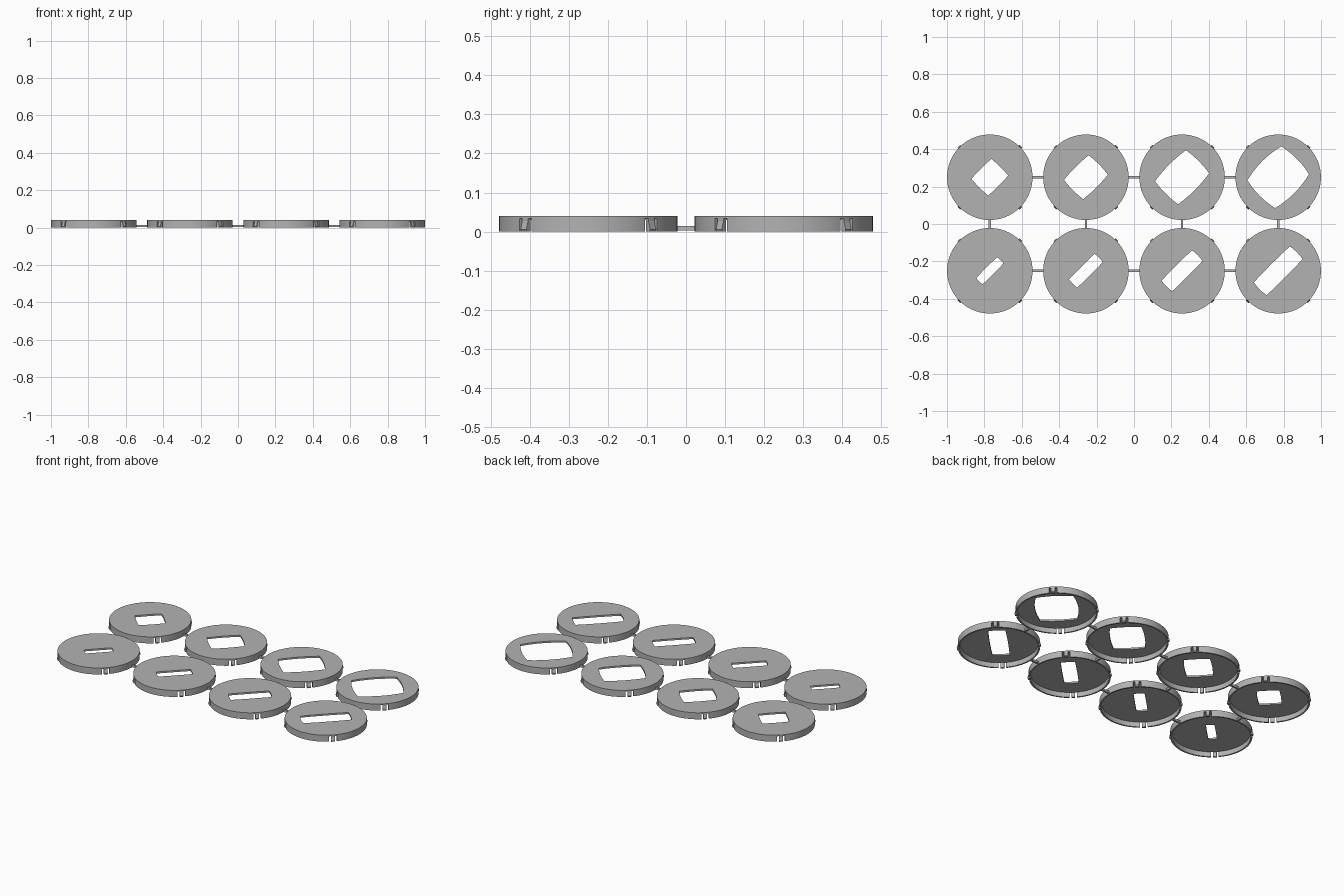
import bpy, bmesh, math
from mathutils import Matrix, Vector

if "Cube" in bpy.data.objects:
    bpy.data.objects.remove(bpy.data.objects["Cube"])

R, H, WALL, PLATE = 0.2285, 0.04, 0.009, 0.010
PITCH_X, ROW_Y = 0.514, 0.25
SLOT_ANGLE = math.radians(4.1)

grey = bpy.data.materials.new("light_grey")
grey.use_nodes = True
grey.diffuse_color = (0.45, 0.45, 0.45, 1)
grey.node_tree.nodes["Principled BSDF"].inputs["Base Color"].default_value = (0.45, 0.45, 0.45, 1)


def make_object(name, bm, location=(0, 0, 0)):
    bmesh.ops.recalc_face_normals(bm, faces=bm.faces)
    mesh = bpy.data.meshes.new(name)
    bm.to_mesh(mesh)
    bm.free()
    mesh.materials.append(grey)
    obj = bpy.data.objects.new(name, mesh)
    obj.location = location
    bpy.context.collection.objects.link(obj)
    return obj


def add_prism(bm, lower, upper):
    """Closed solid between two matching loops of points."""
    a = [bm.verts.new(p) for p in lower]
    b = [bm.verts.new(p) for p in upper]
    n = len(a)
    bm.faces.new(a[::-1])
    bm.faces.new(b)
    for i in range(n):
        bm.faces.new((a[i], a[(i + 1) % n], b[(i + 1) % n], b[i]))


def add_box(bm, x0, x1, y0, y1, z0, z1, turn=0.0):
    m = Matrix.Rotation(turn, 3, "Z")
    corners = ((x0, y0), (x1, y0), (x1, y1), (x0, y1))
    add_prism(bm, [m @ Vector((x, y, z0)) for x, y in corners],
              [m @ Vector((x, y, z1)) for x, y in corners])


def window_outline(u, v, bulge_u, bulge_v, steps=10):
    """Rectangle with outward bowed sides, turned 45 degrees."""
    corners = [(u, -v), (u, v), (-u, v), (-u, -v)]
    pushes = [(bulge_u, 0), (0, bulge_v), (-bulge_u, 0), (0, -bulge_v)]
    m = Matrix.Rotation(math.pi / 4, 3, "Z")
    points = []
    for i, (px, py) in enumerate(pushes):
        a, b = Vector(corners[i]), Vector(corners[(i + 1) % 4])
        for s in range(steps):
            t = s / steps
            p = a.lerp(b, t) + Vector((px, py)) * 4 * t * (1 - t)
            points.append(m @ Vector((p.x, p.y, 0)))
    return points


def diagonals():
    return [math.pi / 4 + k * math.pi / 2 for k in range(4)]


def cap_body(name, window, location):
    # Hollow cap: one closed profile spun around the axis
    bm = bmesh.new()
    profile = [(0, H), (R, H), (R, 0), (R - WALL, 0), (R - WALL, H - PLATE), (0, H - PLATE)]
    verts = [bm.verts.new((r, 0, z)) for r, z in profile]
    edges = [bm.edges.new(pair) for pair in zip(verts, verts[1:])]
    bmesh.ops.spin(bm, geom=verts + edges, cent=(0, 0, 0), axis=(0, 0, 1),
                   angle=math.tau, steps=96, use_merge=True)
    bmesh.ops.remove_doubles(bm, verts=bm.verts, dist=1e-5)
    cap = make_object(name, bm, location)

    # Cutter: window through the top and slot pairs through the rim
    bm = bmesh.new()
    outline = window_outline(*window)
    add_prism(bm, [p + Vector((0, 0, 0.02)) for p in outline],
              [p + Vector((0, 0, 0.06)) for p in outline])
    for d in diagonals():
        for side in (-1, 1):
            add_box(bm, R - 0.017, R + 0.02, -0.0055, 0.0055, -0.01, 0.033,
                    d + side * SLOT_ANGLE)
    cutter = make_object("cutter", bm, location)
    cutter.hide_render = True
    mod = cap.modifiers.new("cut", "BOOLEAN")
    mod.operation, mod.solver, mod.object = "DIFFERENCE", "EXACT", cutter
    graph = bpy.context.evaluated_depsgraph_get()
    mesh = bpy.data.meshes.new_from_object(cap.evaluated_get(graph))
    cap.modifiers.clear()
    cap.data = mesh
    bpy.data.objects.remove(cutter)

    bpy.ops.object.select_all(action="DESELECT")
    cap.select_set(True)
    bpy.context.view_layer.objects.active = cap
    bpy.ops.object.shade_smooth_by_angle(angle=math.radians(30))


def cap_clips(name, location):
    # Spring clips between the slots, leaning out towards the open end
    bm = bmesh.new()
    w = 0.0105
    for d in diagonals():
        m = Matrix.Rotation(d, 3, "Z")
        side = [(R - 0.006, 0), (R + 0.003, 0), (R + 0.006, 0.006), (R - 0.001, 0.03), (R - 0.006, 0.03)]
        add_prism(bm, [m @ Vector((r, -w, z)) for r, z in side],
                  [m @ Vector((r, w, z)) for r, z in side])
    make_object(name, bm, location)


# Window sizes: half length, half width, end bulge, side bulge
back_windows = [(0.0755, 0.063, 0.003, 0.003), (0.093, 0.073, 0.005, 0.005),
                (0.117, 0.0875, 0.007, 0.009), (0.128, 0.105, 0.012, 0.016)]
front_windows = [(0.079, 0.024, 0.001, 0.001), (0.097, 0.031, 0.002, 0.001),
                 (0.115, 0.04, 0.003, 0.002), (0.1355, 0.048, 0.005, 0.003)]

columns = [(i - 1.5) * PITCH_X for i in range(4)]
for row, y, windows in (("back", ROW_Y, back_windows), ("front", -ROW_Y, front_windows)):
    for i, (x, window) in enumerate(zip(columns, windows), 1):
        cap_body(f"{row}_cap_{i}", window, (x, y, 0))
        cap_clips(f"{row}_cap_clips_{i}", (x, y, 0))

# Thin runners joining neighbouring caps
bm = bmesh.new()
reach, half = R - 0.004, 0.006
for x in columns:
    add_box(bm, x - half, x + half, -ROW_Y + reach, ROW_Y - reach, 0.003, 0.015)
for x, x_next in zip(columns, columns[1:]):
    for y in (-ROW_Y, ROW_Y):
        add_box(bm, x + reach, x_next - reach, y - half, y + half, 0.003, 0.015)
make_object("runners", bm)
